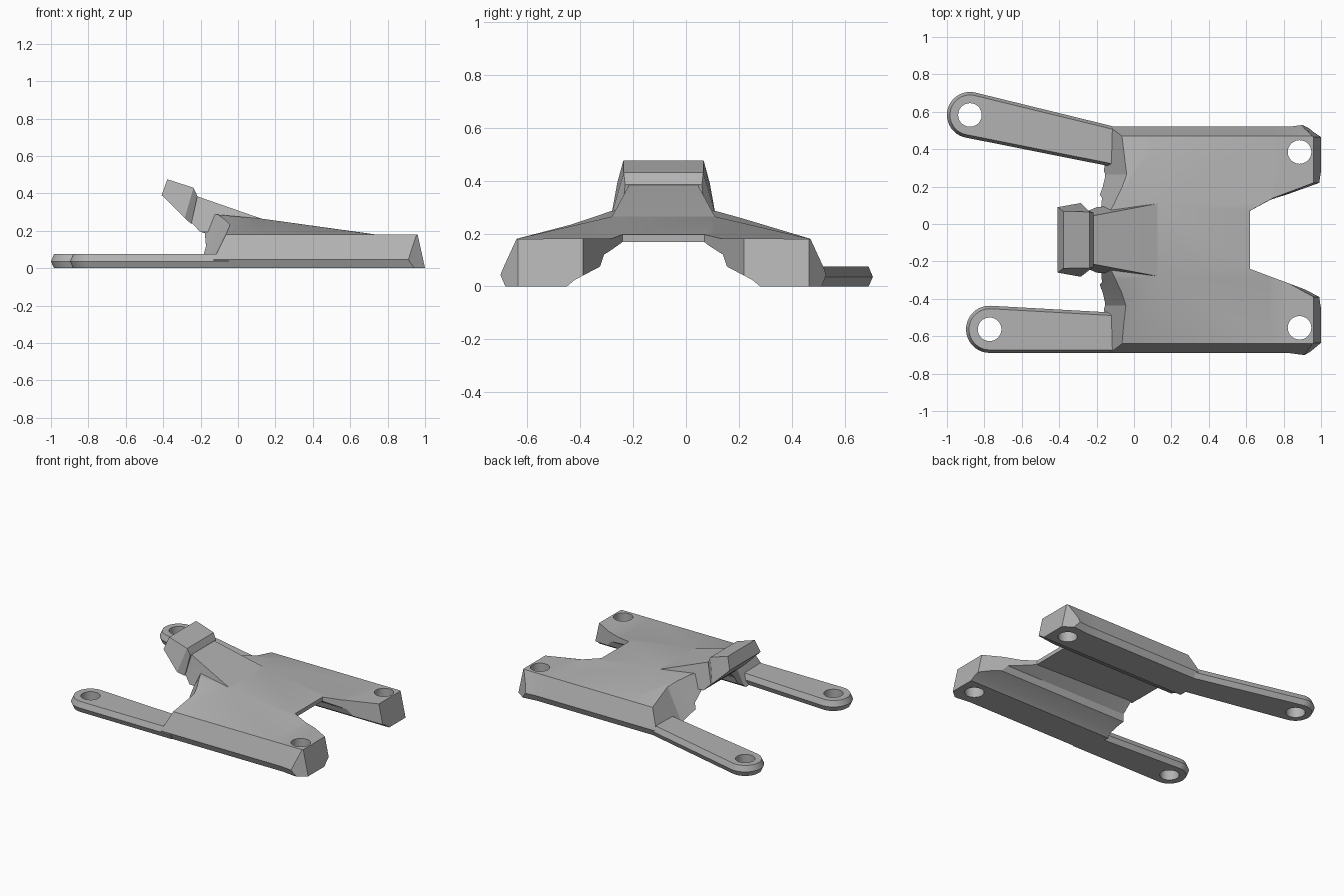
import bpy, bmesh, math
from mathutils import Vector

if "Cube" in bpy.data.objects:
    bpy.data.objects.remove(bpy.data.objects["Cube"], do_unlink=True)

MID = -0.085        # y of the body's plane of symmetry
HOLE = 0.063        # bolt hole radius

grey = bpy.data.materials.new("matte_grey")
grey.use_nodes = True
colour = (0.45, 0.45, 0.45, 1)
grey.diffuse_color = colour
grey.node_tree.nodes["Principled BSDF"].inputs["Base Color"].default_value = colour


def loft(name, rings):
    """Closed solid through rings of equal point count."""
    bm = bmesh.new()
    loops = [[bm.verts.new(p) for p in ring] for ring in rings]
    n = len(loops[0])
    for a, b in zip(loops, loops[1:]):
        for i in range(n):
            j = (i + 1) % n
            bm.faces.new((a[i], a[j], b[j], b[i]))
    bm.faces.new(loops[0])
    bm.faces.new(loops[-1])
    bmesh.ops.recalc_face_normals(bm, faces=bm.faces[:])
    mesh = bpy.data.meshes.new(name)
    bm.to_mesh(mesh)
    bm.free()
    mesh.materials.append(grey)
    obj = bpy.data.objects.new(name, mesh)
    bpy.context.collection.objects.link(obj)
    return obj


def mirrored(half):
    """Complete a half ring of (x, v, z) points across the body's mid plane."""
    ring = [(x, MID + v, z) for x, v, z in half]
    return ring + [(x, MID - v, z) for x, v, z in reversed(half)]


def cut(obj, tool, operation):
    """Apply a boolean and discard the cutter."""
    tool.hide_render = True
    mod = obj.modifiers.new("cut", "BOOLEAN")
    mod.operation, mod.object, mod.solver = operation, tool, "EXACT"
    bpy.context.view_layer.update()
    deps = bpy.context.evaluated_depsgraph_get()
    mesh = bpy.data.meshes.new_from_object(obj.evaluated_get(deps))
    obj.modifiers.clear()
    obj.data = mesh
    bpy.data.objects.remove(tool, do_unlink=True)


def drill(obj, x, y):
    circle = [2 * math.pi * i / 40 for i in range(40)]
    cut(obj, loft("drill", [[(x + HOLE * math.cos(a), y + HOLE * math.sin(a), z)
                             for a in circle] for z in (-0.1, 0.6)]), "DIFFERENCE")


# Body: crowned deck over a channel, lofted along x
def section(x, crown, roof, side):
    return mirrored([(x, v, z) for v, z in (
        (0.195, crown), (0.555, 0.18), (side, 0.045), (side - 0.02, 0),
        (0.365, 0), (0.335, 0.025), (0.24, 0.075), (0.225, 0.12), (0.155, roof))])


body = loft("body", [section(*s) for s in (
    (-0.35, 0.315, 0.19, 0.605), (-0.13, 0.288, 0.188, 0.605),
    (0.13, 0.264, 0.18, 0.605), (0.73, 0.181, 0.165, 0.605),
    (0.83, 0.181, 0.165, 0.605), (0.92, 0.181, 0.165, 0.617),
    (1.1, 0.181, 0.165, 0.617))])

# Plan outline with raked ends: x at ground, half width, rake
plan = ((0.62, 0.155, 0), (1.0, 0.305, -0.22), (1.0, 0.55, -0.22),
        (0.8, 0.71, -0.3), (-0.15, 0.71, 0.5), (-0.16, 0.35, 0.5),
        (-0.195, 0.28, 0.5), (-0.24, 0.21, 0.5), (-0.285, 0.13, 0.5))
cut(body, loft("outline", [mirrored([(x + k * z, v, z) for x, v, k in plan])
                           for z in (-0.1, 0.5)]), "INTERSECT")
for side in (-1, 1):
    drill(body, 0.885, MID + side * 0.47)


# Arms: rounded straps with a ridged edge and an eye
def arm(name, centre, radius, root, half_root):
    c, r = Vector(centre), Vector(root)
    axis = math.atan2(r.y - c.y, r.x - c.x)
    rings = []
    for z, inset in ((0, 0.016), (0.036, 0), (0.075, 0.016)):
        ring = [(r.x, r.y - half_root + inset, z), (r.x, r.y + half_root - inset, z)]
        for i in range(25):
            a = axis + math.pi * (0.5 + i / 24)
            ring.append((c.x + (radius - inset) * math.cos(a),
                         c.y + (radius - inset) * math.sin(a), z))
        rings.append(ring)
    obj = loft(name, rings)
    drill(obj, *centre)
    return obj


arms = [arm("back_arm", (-0.877, 0.583), 0.123, (-0.05, 0.4), 0.107),
        arm("front_arm", (-0.772, -0.563), 0.126, (-0.05, -0.584), 0.107)]


# Neck and head: four-cornered stations, upper then lower (x, half width, z)
neck = loft("neck", [mirrored(s) for s in (
    [(-0.24, 0.13, 0.39), (-0.28, 0.14, 0.275)],
    [(-0.215, 0.13, 0.383), (-0.2, 0.175, 0.192)],
    [(0.13, 0.195, 0.263), (0.0, 0.19, 0.2)])])
head = loft("head", [mirrored(s) for s in (
    [(-0.378, 0.152, 0.475), (-0.408, 0.175, 0.39)],
    [(-0.238, 0.15, 0.43), (-0.285, 0.197, 0.268)],
    [(-0.217, 0.145, 0.385), (-0.25, 0.16, 0.236)])])

# Smooth the crown and eyes, keep the edges crisp
bpy.ops.object.select_all(action="DESELECT")
for obj in [body, neck, head] + arms:
    obj.select_set(True)
    bpy.context.view_layer.objects.active = obj
bpy.ops.object.shade_smooth_by_angle(angle=math.radians(22))
